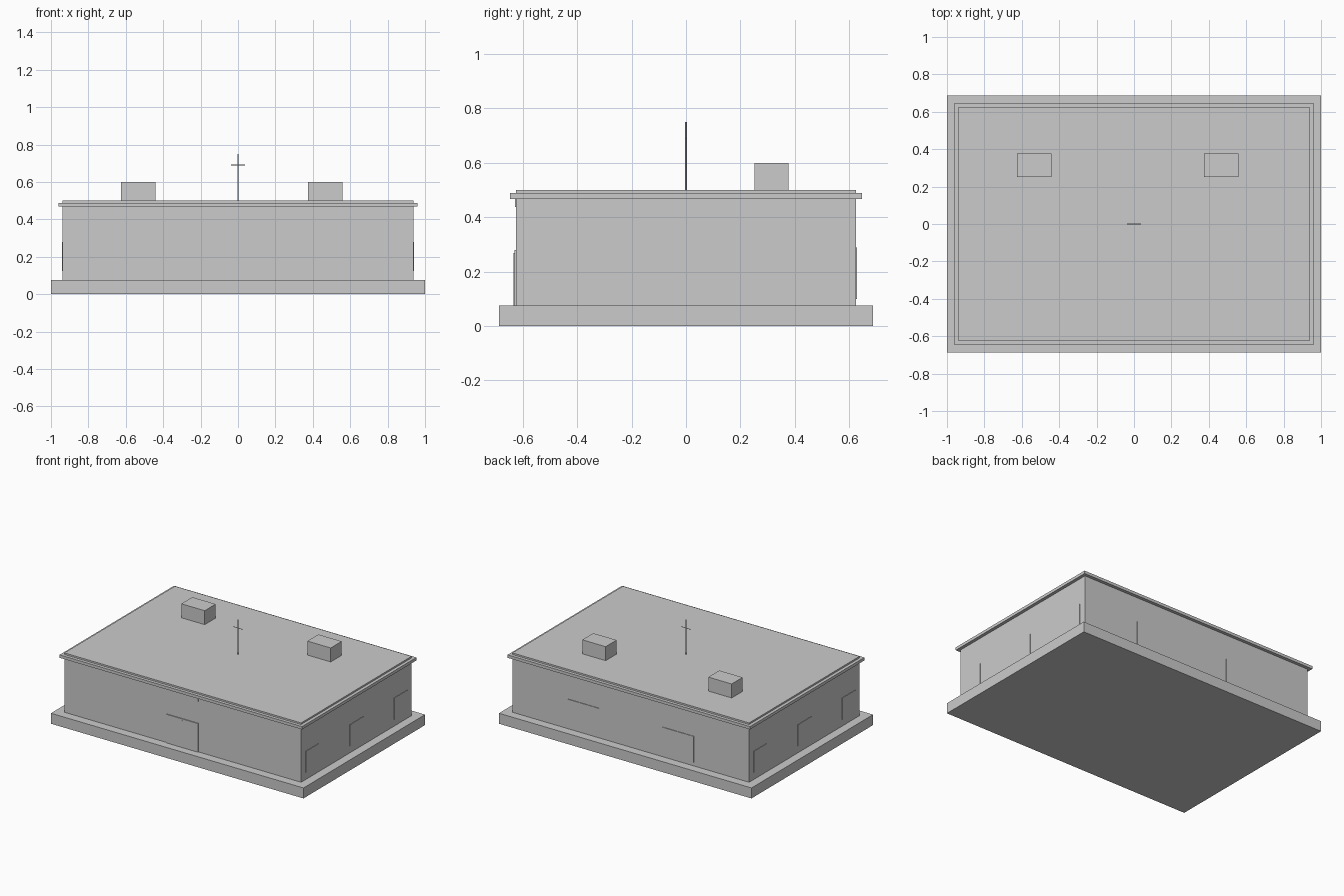
import bpy
from math import radians

if "Cube" in bpy.data.objects:
    bpy.data.objects.remove(bpy.data.objects["Cube"])


def box(name, x, y, z):
    """Box from its (min, max) extents on each axis."""
    bpy.ops.mesh.primitive_cube_add(size=1, location=[sum(r) / 2 for r in (x, y, z)])
    ob = bpy.context.object
    ob.name = name
    ob.scale = [r[1] - r[0] for r in (x, y, z)]
    bpy.ops.object.transform_apply(location=False, rotation=False, scale=True)
    return ob


def rod(name, radius, length, location, rotation=(0, 0, 0)):
    bpy.ops.mesh.primitive_cylinder_add(vertices=8, radius=radius, depth=length,
                                        location=location, rotation=rotation)
    bpy.context.object.name = name


# Plinth, building body and cornice
box("plinth", (-1, 1), (-0.6875, 0.6875), (0, 0.075))
box("building_body", (-0.9375, 0.9375), (-0.625, 0.625), (0.075, 0.5))
box("cornice", (-0.96, 0.96), (-0.6475, 0.6475), (0.4675, 0.4885))

# Front entrance with centre mullion, and sign panel under the cornice
box("front_door", (-0.125, 0.125), (-0.631, -0.62), (0.075, 0.28))
box("door_mullion", (-0.0025, 0.0025), (-0.6335, -0.62), (0.075, 0.268))
box("sign_panel", (-0.125, 0.125), (-0.629, -0.62), (0.4375, 0.4875))

# Rear loading doors
for side, cx in (("left", -0.375), ("right", 0.375)):
    box(f"rear_door_{side}", (cx - 0.125, cx + 0.125), (0.62, 0.629), (0.1, 0.288))

# Side windows, three on each side
for side, s in (("left", -1), ("right", 1)):
    for i, cy in enumerate((-0.5, 0, 0.5)):
        xs = sorted((s * 0.93, s * 0.941))
        box(f"window_{side}_{i + 1}", xs, (cy - 0.075, cy + 0.075), (0.125, 0.278))

# Rooftop air units
for side, x0 in (("left", -0.625), ("right", 0.373)):
    box(f"roof_unit_{side}", (x0, x0 + 0.185), (0.252, 0.376), (0.5, 0.6))

# Antenna mast with crossbar
rod("antenna_mast", 0.003, 0.25, (0, 0, 0.625))
rod("antenna_crossbar", 0.002, 0.075, (0, 0, 0.69), (0, radians(90), 0))
